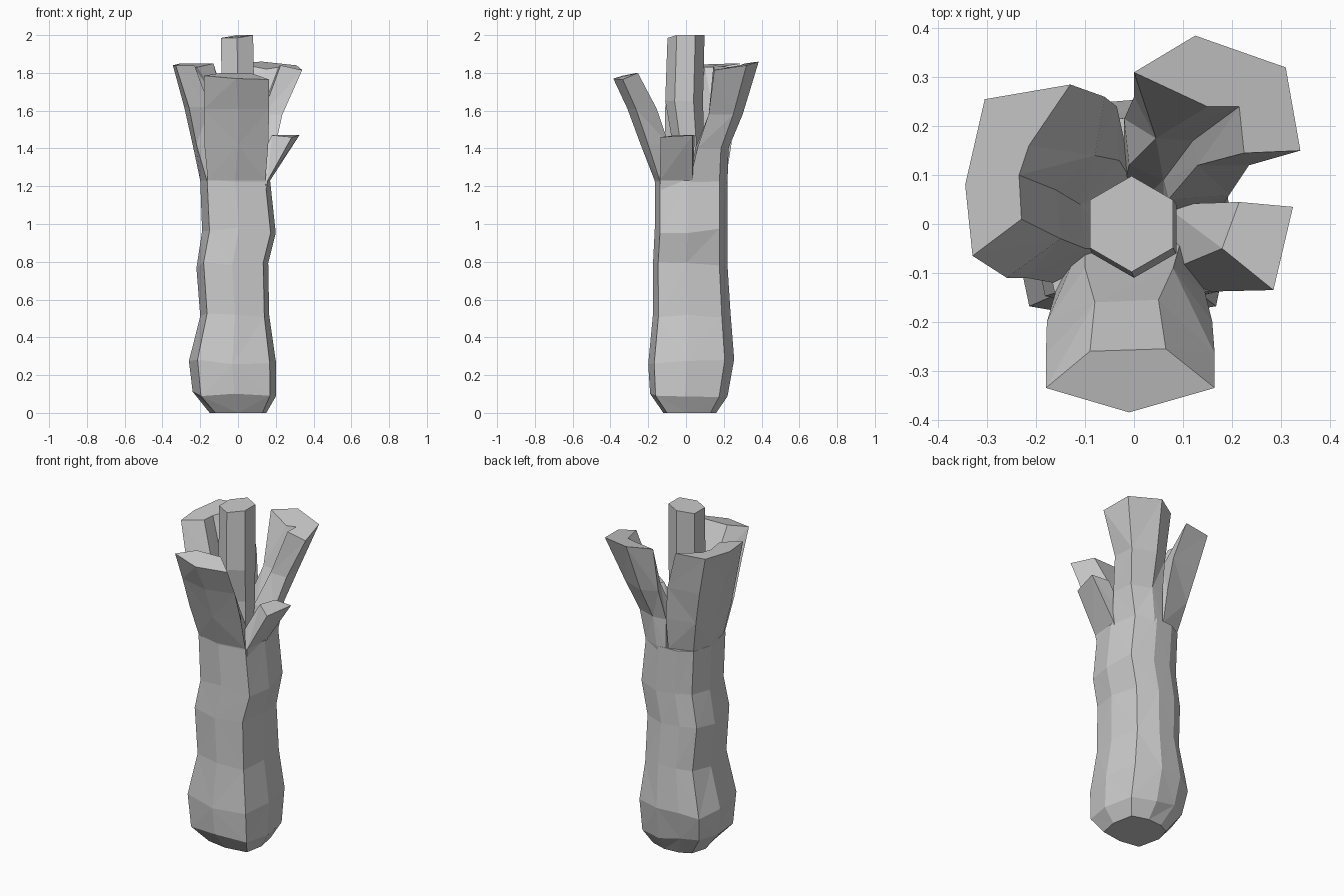
import bpy, bmesh, math, random

random.seed(4)


def loft(name, rings):
    """Skin a stack of equal-sized rings of xyz points and cap both ends."""
    bm = bmesh.new()
    rows = [[bm.verts.new(p) for p in ring] for ring in rings]
    n = len(rows[0])
    for k, (a, b) in enumerate(zip(rows, rows[1:])):
        for i in range(n):
            j = (i + 1) % n
            # alternate the diagonal for the faceted look
            if (i + k) % 2:
                bm.faces.new((a[i], a[j], b[j]))
                bm.faces.new((a[i], b[j], b[i]))
            else:
                bm.faces.new((a[i], a[j], b[i]))
                bm.faces.new((a[j], b[j], b[i]))
    bm.faces.new(rows[0][::-1])
    bm.faces.new(rows[-1])
    bmesh.ops.recalc_face_normals(bm, faces=bm.faces)
    mesh = bpy.data.meshes.new(name)
    bm.to_mesh(mesh)
    bm.free()
    obj = bpy.data.objects.new(name, mesh)
    bpy.context.collection.objects.link(obj)
    return obj


def stalk(name, sections, top_z):
    """sections: (z, outline); top_z gives the slanted heights of the last ring."""
    # a shrunken root ring hides the joint inside the base
    rings = [[(x * 0.8, y * 0.8, 1.0) for x, y in sections[0][1]]]
    rings += [[(x, y, z) for x, y in pts] for z, pts in sections[:-1]]
    rings.append([(x, y, z) for (x, y), z in zip(sections[-1][1], top_z)])
    return loft(name, rings)


# bundled base: z, x min, x max, y min, y max
levels = [
    (0.00, -0.15, 0.15, -0.12, 0.16),
    (0.10, -0.24, 0.20, -0.19, 0.22),
    (0.27, -0.26, 0.20, -0.20, 0.255),
    (0.52, -0.20, 0.165, -0.175, 0.235),
    (0.78, -0.22, 0.16, -0.175, 0.22),
    (0.97, -0.19, 0.20, -0.165, 0.22),
    (1.23, -0.20, 0.17, -0.165, 0.22),
]
outline = [(-.80, -.86), (0, -1), (.86, -.86), (1, -.1), (.84, .78),
           (.2, 1), (-.4, .95), (-.82, .72), (-1, .1)]
base = []
for z, x0, x1, y0, y1 in levels:
    j = 0.02 if 0.05 < z < 1.2 else 0
    base.append([((x0 + x1) / 2 + u * (x1 - x0) / 2,
                  (y0 + y1) / 2 + v * (y1 - y0) / 2,
                  z + random.uniform(-j, j)) for u, v in outline])
loft("stalk_base", base)

# centre stalk
centre = []
for z, cx, cy, r in [(1.1, 0, 0, 0.09), (1.45, 0.0, 0.01, 0.085),
                     (1.65, 0.0, -0.01, 0.1), (1.985, -0.005, 0.0, 0.098)]:
    centre.append([(cx + r * math.cos(math.radians(a)),
                    cy + r * math.sin(math.radians(a)),
                    z + (0.015 if z > 1.9 and a in (30, 90, 330) else 0))
                   for a in range(30, 390, 60)])
loft("centre_stalk", centre)

# front stalk
stalk("front_stalk", [
    (1.23, [(-.16, -.138), (-.015, -.166), (.145, -.139), (.10, -.02), (-.10, -.02)]),
    (1.42, [(-.178, -.20), (0, -.24), (.16, -.20), (.08, -.09), (-.10, -.09)]),
    (1.61, [(-.18, -.265), (0, -.31), (.165, -.265), (.05, -.155), (-.08, -.16)]),
    (1.78, [(-.18, -.335), (-.01, -.385), (.165, -.335), (.065, -.255), (-.09, -.26)]),
], [1.785, 1.77, 1.765, 1.80, 1.80])

# left stalk
stalk("left_stalk", [
    (1.23, [(-.03, .21), (-.165, .165), (-.20, .046), (-.165, -.12), (-.03, -.05), (-.03, .03), (0, .08)]),
    (1.42, [(-.035, .24), (-.205, .20), (-.24, .06), (-.22, -.11), (-.10, -.05), (-.11, .04), (-.03, .13)]),
    (1.62, [(-.06, .26), (-.25, .23), (-.285, .07), (-.26, -.11), (-.15, -.03), (-.16, .07), (-.08, .14)]),
    (1.84, [(-.13, .285), (-.305, .255), (-.345, .08), (-.33, -.065), (-.23, .01), (-.235, .10), (-.215, .16)]),
], [1.85, 1.85, 1.84, 1.84, 1.84, 1.83, 1.83])

# back stalk
stalk("back_stalk", [
    (1.23, [(-.02, .215), (.04, .22), (.142, .177), (.17, .02), (.06, .02), (.03, .06), (-.02, .08)]),
    (1.40, [(-.02, .215), (.06, .225), (.175, .185), (.195, .06), (.07, .05), (.06, .09), (-.01, .12)]),
    (1.58, [(0, .26), (.09, .30), (.225, .25), (.235, .12), (.13, .12), (.12, .17), (.045, .175)]),
    (1.85, [(0, .31), (.125, .385), (.31, .32), (.34, .15), (.225, .145), (.215, .24), (.15, .24)]),
], [1.85, 1.86, 1.84, 1.815, 1.84, 1.83, 1.82])

# short right stalk
stalk("right_short_stalk", [
    (1.23, [(.06, .04), (.17, .035), (.157, -.138), (.06, -.10)]),
    (1.47, [(.215, .045), (.325, .035), (.285, -.135), (.18, -.05)]),
], [1.47, 1.47, 1.46, 1.47])
